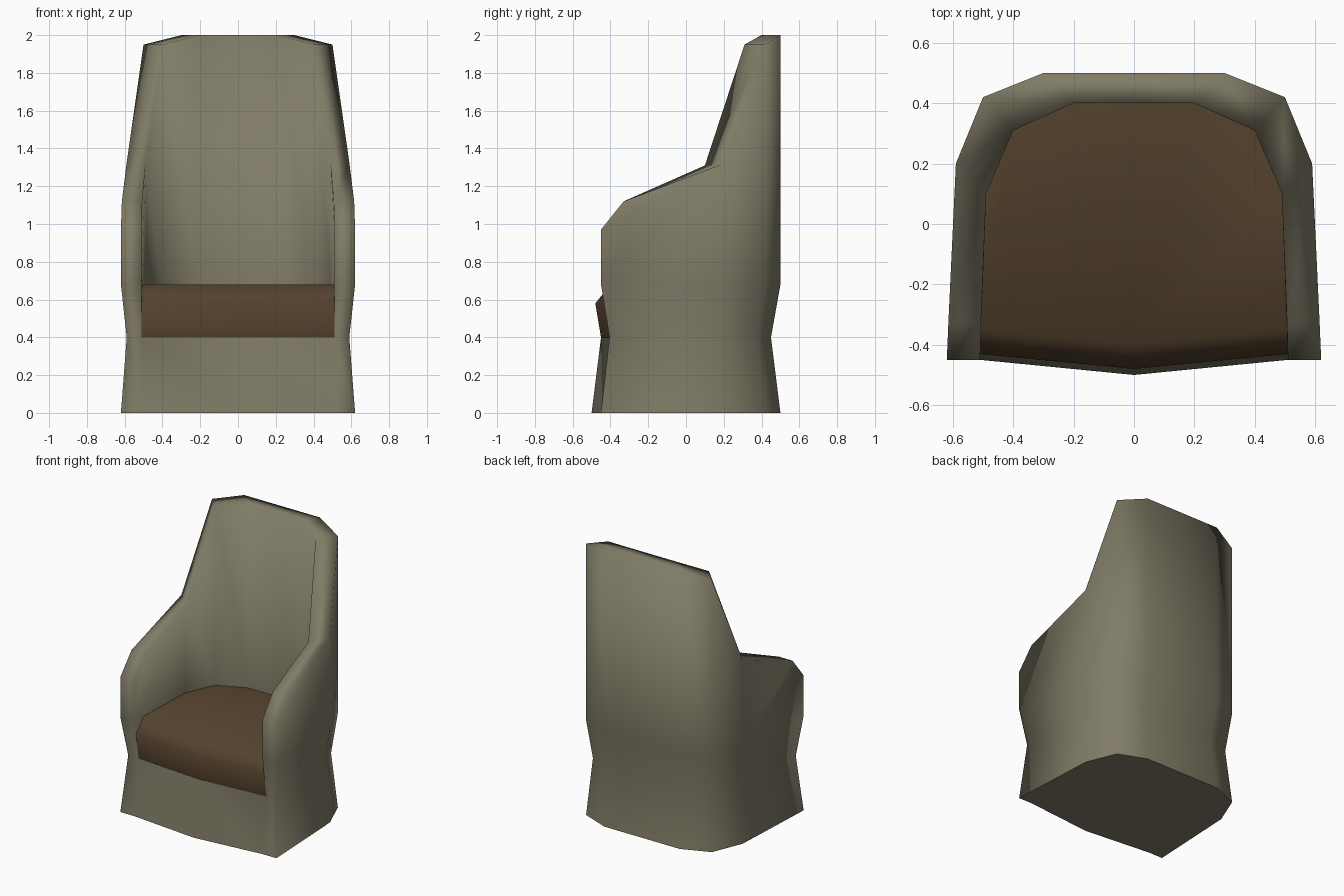
import bpy, bmesh, math

if "Cube" in bpy.data.objects:
    bpy.data.objects.remove(bpy.data.objects["Cube"])


def material(name, rgb):
    m = bpy.data.materials.new(name)
    m.diffuse_color = (*rgb, 1)
    m.use_nodes = True
    m.node_tree.nodes["Principled BSDF"].inputs["Base Color"].default_value = m.diffuse_color
    return m


def build(name, half_faces, mat, is_sharp):
    """Mesh from right-half faces, mirrored in x and welded."""
    bm = bmesh.new()
    for s in (1, -1):
        for f in half_faces:
            pts = f if s == 1 else f[::-1]
            bm.faces.new([bm.verts.new((s * x, y, z)) for x, y, z in pts])
    bmesh.ops.remove_doubles(bm, verts=bm.verts, dist=0.0005)
    bmesh.ops.recalc_face_normals(bm, faces=bm.faces)
    for f in bm.faces:
        f.smooth = True
    for e in bm.edges:
        e.smooth = not is_sharp(e)
    me = bpy.data.meshes.new(name)
    bm.to_mesh(me)
    bm.free()
    me.materials.append(mat)
    ob = bpy.data.objects.new(name, me)
    bpy.context.collection.objects.link(ob)
    return ob


olive = material("olive upholstery", (0.215, 0.2, 0.135))
brown = material("brown cushion", (0.09, 0.054, 0.027))

# Shell outlines, centre back to front arm, z is the rim height
outer = [(0, .5, 2), (.3, .5, 2), (.5, .42, 1.95), (.59, .2, 1.32), (.62, -.45, .97)]
inner = [(0, .4, 2), (.2, .4, 2), (.4, .31, 1.95), (.49, .1, 1.31), (.51, -.45, .97)]
arm_out, arm_in = (.615, -.33, 1.12), (.507, -.33, 1.12)
WAIST, SEAT = 0.4, 0.68


def at(p, z):
    """Outer column point at a height, pinched at the waist."""
    k = (.95, .9) if z == WAIST else (1, 1)
    return (p[0] * k[0], p[1] * k[1], z)


def inside(p, z):
    """Inner wall point at a height."""
    y = p[1] * .9 if (z == WAIST and p[1] < 0) else p[1]
    return (p[0], y, z)


faces = []
for i in range(4):
    a, b, c, d = outer[i], outer[i + 1], inner[i], inner[i + 1]
    last = i == 3
    # outer wall
    for z0, z1 in ((0, WAIST), (WAIST, SEAT)):
        faces.append([at(a, z0), at(b, z0), at(b, z1), at(a, z1)])
    faces.append([at(a, SEAT), at(b, SEAT), b] + ([arm_out] if last else []) + [a])
    # inner wall
    faces.append([inside(d, WAIST), inside(c, WAIST), inside(c, SEAT), inside(d, SEAT)])
    faces.append([inside(d, SEAT), inside(c, SEAT), c] + ([arm_in] if last else []) + [d])
    # rim
    if last:
        faces += [[a, arm_out, arm_in, c], [arm_out, b, d, arm_in]]
    else:
        faces.append([a, b, d, c])

# front posts and front panel
fo, fi = outer[-1], inner[-1]
for z0, z1 in ((0, WAIST), (WAIST, SEAT), (SEAT, .97)):
    faces.append([at(fo, z0), inside(fi, z0), inside(fi, z1), at(fo, z1)])
c0, c1 = (0, -.5, 0), (0, -.45, WAIST)
faces.append([inside(fi, 0), c0, c1, inside(fi, WAIST)])
# underside and hidden floor below the cushion
faces.append([at(p, 0) for p in outer] + [inside(fi, 0), c0])
faces.append([inside(p, WAIST) for p in inner] + [c1])

build("chair_shell", faces, olive,
      lambda e: any(abs(f.normal.z) > .99 and f.calc_center_median().z < .5
                    for f in e.link_faces))

# Seat cushion: outlines at three heights, front edge bulging forward
back = [(0, .405), (.203, .405), (.405, .315), (.495, .1)]


def outline(z, yc):
    return [(x, y, z) for x, y in back] + [(.514, yc + .05, z), (0, yc, z)]


rows = [outline(WAIST, -.45), outline(.58, -.48), outline(SEAT, -.40)]
seat = [rows[0][::-1], rows[2]]
for lo, hi in zip(rows, rows[1:]):
    for i in range(5):
        seat.append([lo[i], lo[i + 1], hi[i + 1], hi[i]])
build("seat_cushion", seat, brown,
      lambda e: e.calc_face_angle(0) > math.radians(60))
